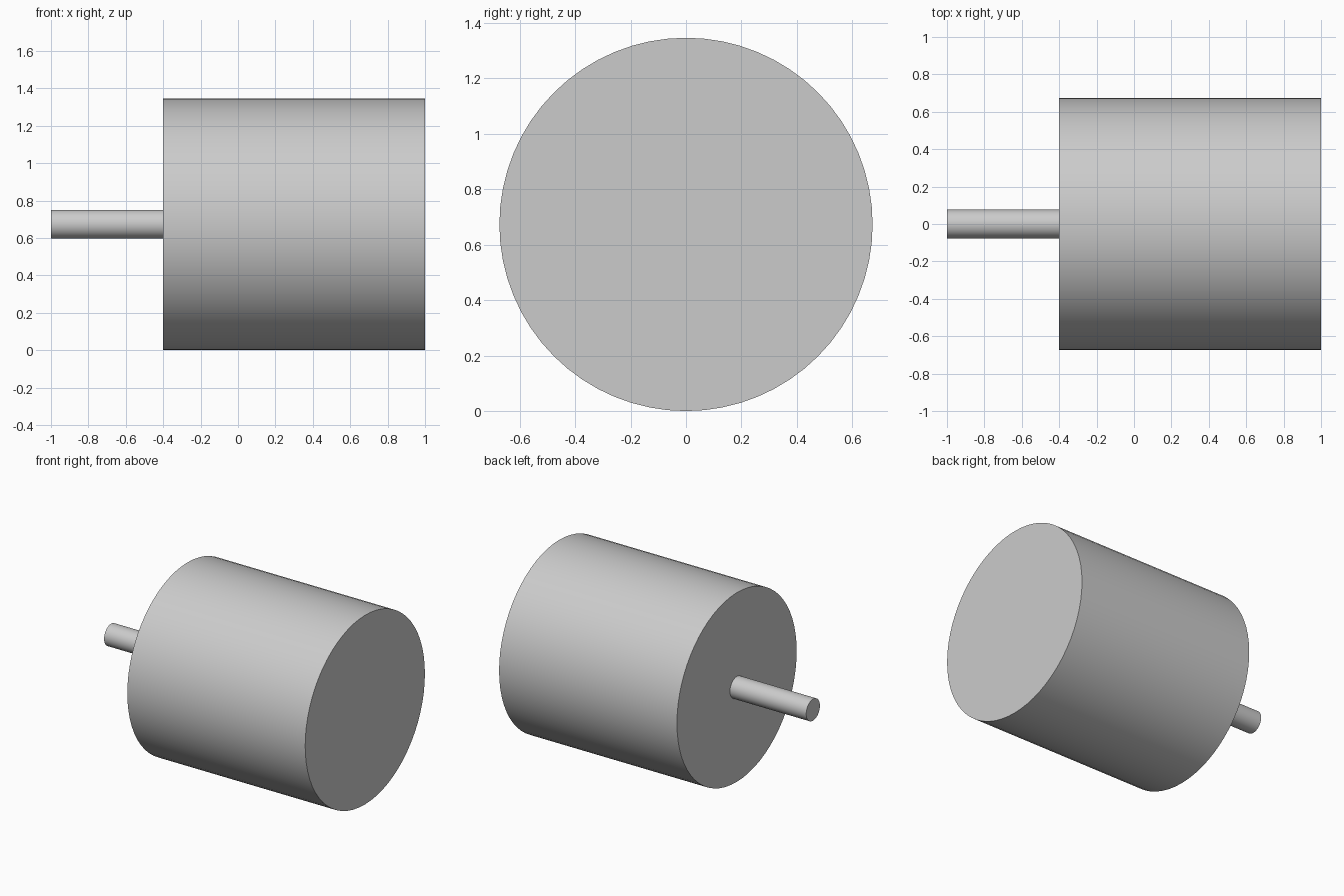
import bpy
import math

cube = bpy.data.objects.get("Cube")
if cube:
    bpy.data.objects.remove(cube, do_unlink=True)

BODY_RADIUS = 0.673
SHAFT_RADIUS = 0.077

grey = bpy.data.materials.new("plain grey")
grey.use_nodes = True
grey.diffuse_color = (0.6, 0.6, 0.6, 1)
grey.node_tree.nodes["Principled BSDF"].inputs["Base Color"].default_value = grey.diffuse_color


def cylinder_along_x(name, radius, x_start, x_end):
    """Add a smooth-sided cylinder lying on the shared axis."""
    bpy.ops.mesh.primitive_cylinder_add(
        vertices=64, radius=radius, depth=x_end - x_start,
        location=((x_start + x_end) / 2, 0, BODY_RADIUS),
        rotation=(0, math.pi / 2, 0))
    part = bpy.context.object
    part.name = name
    part.data.materials.append(grey)
    bpy.ops.object.shade_smooth_by_angle(angle=math.radians(30))
    return part


# Large drum
cylinder_along_x("drum_body", BODY_RADIUS, -0.4, 1.0)

# Thin shaft, ending flush against the drum
cylinder_along_x("shaft", SHAFT_RADIUS, -1.0, -0.4)
